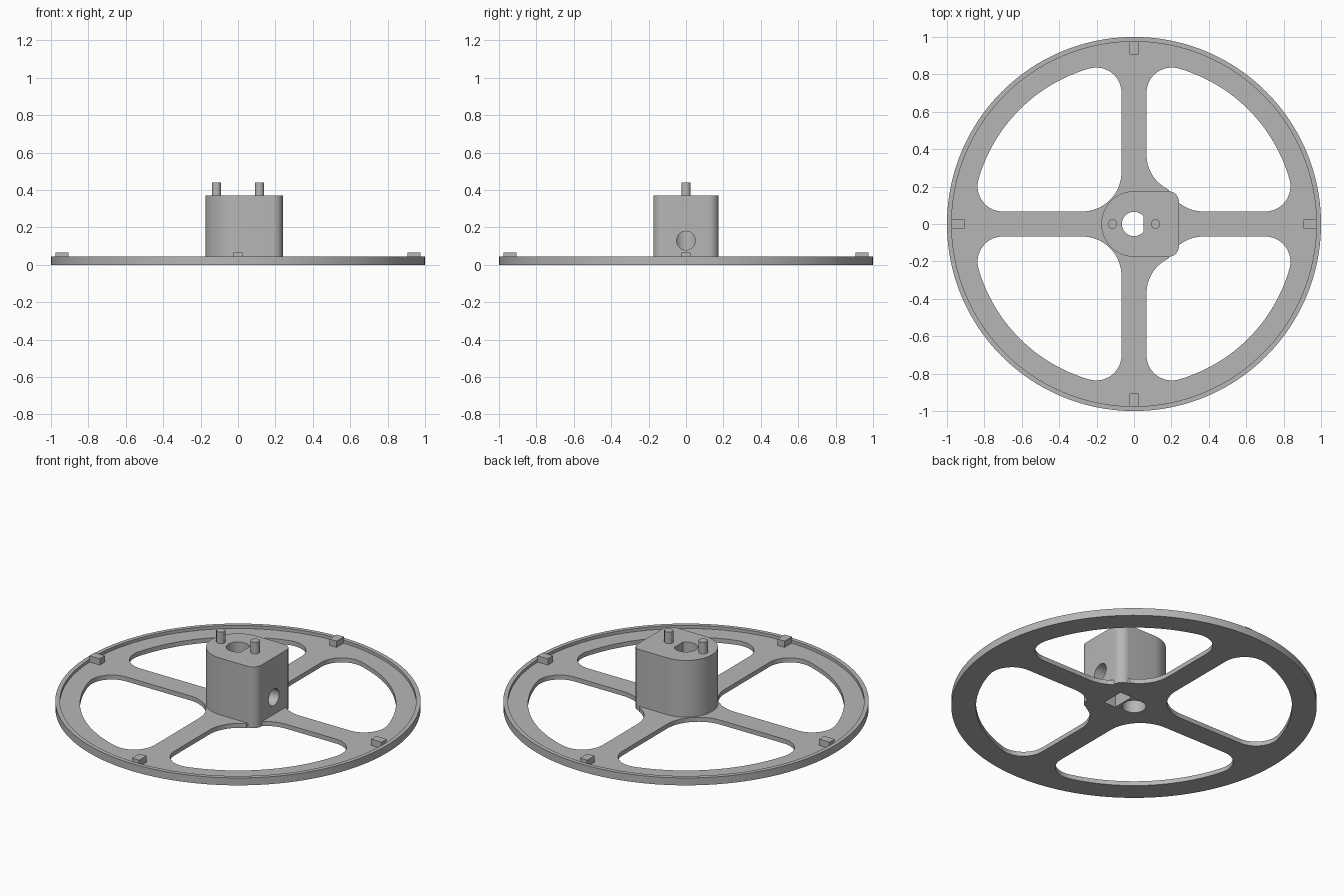
import bpy, bmesh
from math import cos, sin, sqrt, atan2, radians, degrees, pi

cube = bpy.data.objects.get("Cube")
if cube:
    bpy.data.objects.remove(cube, do_unlink=True)

GREY = (0.47, 0.47, 0.47, 1)
mat = bpy.data.materials.new("light grey plastic")
mat.use_nodes = True
mat.diffuse_color = GREY
bsdf = mat.node_tree.nodes["Principled BSDF"]
bsdf.inputs["Base Color"].default_value = GREY
bsdf.inputs["Roughness"].default_value = 0.6

FLOOR, LIP, TOP = 0.027, 0.045, 0.37
SPOKE = 0.067        # half width of a spoke
RIM = 0.865          # outer radius of the windows


def arc(cx, cy, r, a, b, n=16):
    """Points on an arc, angles in degrees."""
    return [(cx + r * cos(radians(a + (b - a) * i / n)),
             cy + r * sin(radians(a + (b - a) * i / n))) for i in range(n + 1)]


def circle(r, cx=0, cy=0, n=48):
    return arc(cx, cy, r, 0, 360, n)[:-1]


def rect(x0, x1, y0, y1):
    return [(x0, y0), (x1, y0), (x1, y1), (x0, y1)]


def prism(name, outline, z0, z1):
    """Extrude a flat outline from z0 up to z1."""
    bm = bmesh.new()
    face = bm.faces.new([bm.verts.new((x, y, z0)) for x, y in outline])
    new = bmesh.ops.extrude_face_region(bm, geom=[face])["geom"]
    verts = [v for v in new if isinstance(v, bmesh.types.BMVert)]
    bmesh.ops.translate(bm, verts=verts, vec=(0, 0, z1 - z0))
    bmesh.ops.recalc_face_normals(bm, faces=bm.faces)
    mesh = bpy.data.meshes.new(name)
    bm.to_mesh(mesh)
    bm.free()
    mesh.materials.append(mat)
    obj = bpy.data.objects.new(name, mesh)
    bpy.context.collection.objects.link(obj)
    return obj


def activate(obj):
    bpy.ops.object.select_all(action="DESELECT")
    obj.select_set(True)
    bpy.context.view_layer.objects.active = obj


def combine(obj, other, operation="DIFFERENCE"):
    """Apply a boolean and remove the helper."""
    activate(obj)
    mod = obj.modifiers.new("boolean", "BOOLEAN")
    mod.operation, mod.solver, mod.object = operation, "EXACT", other
    bpy.ops.object.modifier_apply(modifier=mod.name)
    bpy.data.objects.remove(other, do_unlink=True)


def window(sx, sy):
    """Opening between two spokes, rounded at the rim and at the hub."""
    r = 0.135
    near = SPOKE + r
    far = sqrt((RIM - r) ** 2 - near ** 2)
    tip = degrees(atan2(near, far))
    pts = arc(far, near, r, -90, tip)
    pts += arc(0, 0, RIM, tip, 90 - tip, 32)[1:-1]
    pts += arc(near, far, r, 90 - tip, 180)
    if sx > 0:      # two hollows that meet at the corner of the boss
        h, c, d = 0.205, SPOKE + 0.205, 0.37
        t = (c + d) / 2 - sqrt(h * h / 2 - ((d - c) / 2) ** 2)
        bend = degrees(atan2(d - t, c - t))
        pts += arc(c, d, h, 180, 180 + 90 - (90 - bend))
        pts += arc(d, c, h, 270 - bend, 270)[1:]
    else:
        h = 0.21
        pts += arc(SPOKE + h, SPOKE + h, h, 180, 270)
    return [(sx * x, sy * y) for x, y in pts]


# Wheel: disc with a raised lip and four windows
wheel = prism("wheel_with_hub", circle(1, n=160), 0, LIP)
combine(wheel, prism("recess", circle(0.975, n=160), FLOOR, 1))
for sx in (1, -1):
    for sy in (1, -1):
        combine(wheel, prism("window", window(sx, sy), -1, 1))

# Hub boss: round on one side, square with rounded corners on the other
R, END, C = 0.175, 0.24, 0.055
boss = prism("boss", arc(0, 0, R, 90, 270, 32)
             + arc(END - C, -R + C, C, -90, 0, 10)
             + arc(END - C, R - C, C, 0, 90, 10), 0, TOP)
combine(wheel, boss, "UNION")

# Shaft bore: round at the base, flattened on one side above
bore = 0.065
flat = degrees(atan2(sqrt(bore ** 2 - 0.05 ** 2), 0.05))
combine(wheel, prism("bore", arc(0, 0, bore, flat, 360 - flat, 40), -1, 1))
combine(wheel, prism("bore_base", circle(bore), -1, LIP))

# Nut pocket from below and set screw hole from the side
combine(wheel, prism("nut_pocket", rect(0.075, 0.155, -0.07, 0.07), -1, 0.2))
screw = prism("screw_hole", circle(0.05), 0, 0.4)
screw.rotation_euler = (0, pi / 2, 0)
screw.location = (0.02, 0, 0.13)
bpy.context.view_layer.update()
combine(wheel, screw)

parts = [wheel]
# Pins on top of the boss
for side, x in (("left", 0.115), ("right", -0.115)):
    parts.append(prism(side + "_pin", circle(0.025, x, 0, 24), TOP - 0.02, 0.44))

# Small tabs inside the lip, one at the end of each spoke
for i, side in enumerate(("left", "back", "right", "front")):
    tab = prism(side + "_tab", rect(0.907, 0.977, -0.024, 0.024), FLOOR - 0.01, 0.065)
    tab.rotation_euler.z = i * pi / 2
    parts.append(tab)

for part in parts:
    activate(part)
    bpy.ops.object.shade_smooth_by_angle(angle=radians(30))
